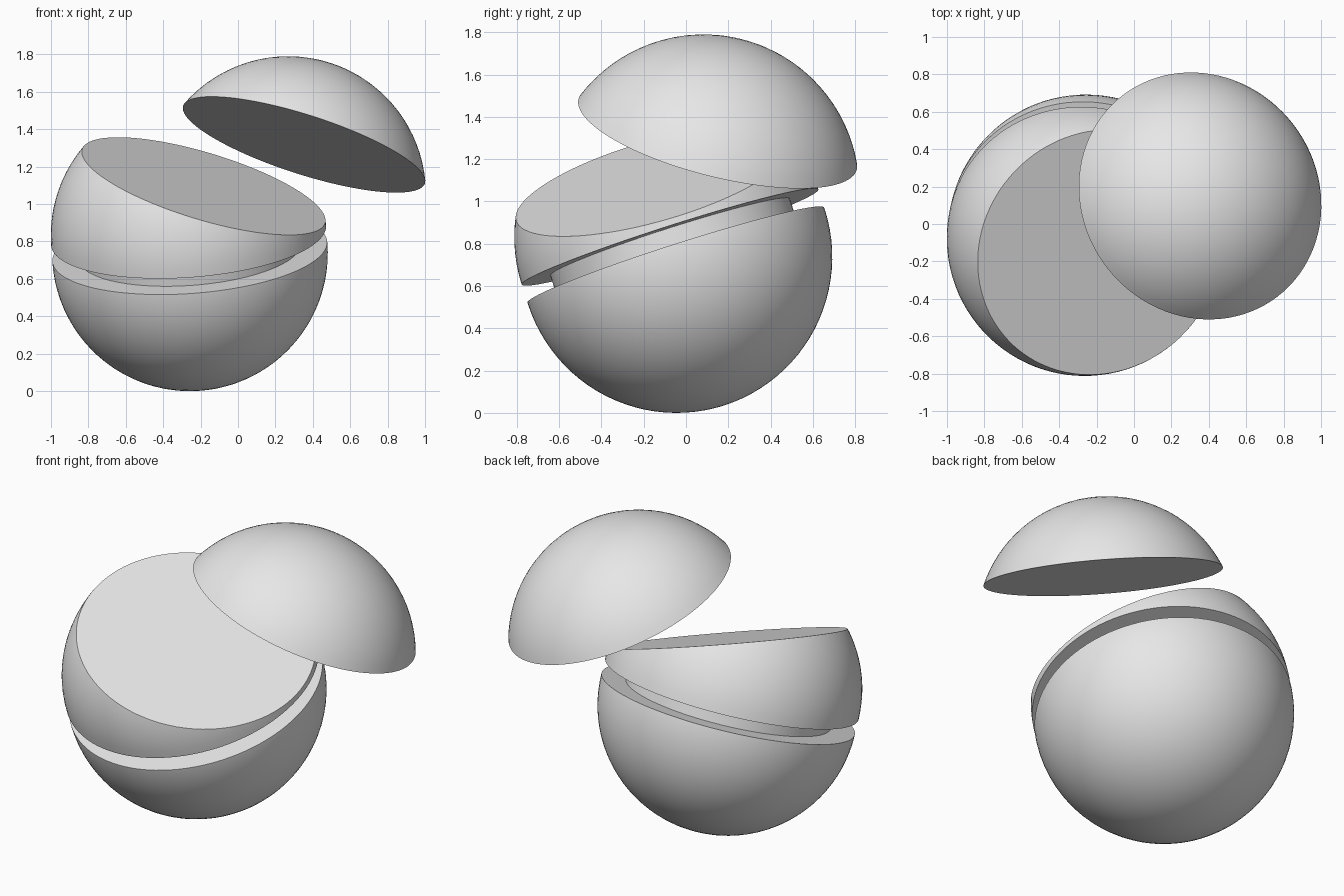
import bpy
import bmesh
import math
from mathutils import Vector, Matrix

if "Cube" in bpy.data.objects:
    bpy.data.objects.remove(bpy.data.objects["Cube"], do_unlink=True)

RADIUS = 0.737
CUT_HEIGHT = 0.286    # height of the slice above the ball's middle
GAP = 0.1             # lift of the upper slice above the lower bowl

groove_axis = Vector((-0.07, -0.305, 0.95)).normalized()
top_axis = Vector((0.28, -0.263, 0.922)).normalized()
lid_axis = Vector((0.297, 0.234, 0.926)).normalized()

bowl_centre = Vector((-0.257, -0.045, RADIUS))
upper_centre = bowl_centre + groove_axis * GAP
lid_centre = Vector((0.353, 0.15, 1.318)) - lid_axis * CUT_HEIGHT

grey = bpy.data.materials.new("plain grey")
grey.use_nodes = True
grey.diffuse_color = (0.8, 0.8, 0.8, 1)
grey.node_tree.nodes["Principled BSDF"].inputs["Base Color"].default_value = (0.8, 0.8, 0.8, 1)


def frame(centre, axis):
    """Placement whose local z points along the axis."""
    turn = Vector((0, 0, 1)).rotation_difference(axis)
    return Matrix.Translation(centre) @ turn.to_matrix().to_4x4()


def finish(name, bm):
    bmesh.ops.recalc_face_normals(bm, faces=bm.faces[:])
    mesh = bpy.data.meshes.new(name)
    bm.to_mesh(mesh)
    bm.free()
    mesh.materials.append(grey)
    obj = bpy.data.objects.new(name, mesh)
    bpy.context.collection.objects.link(obj)
    bpy.ops.object.select_all(action="DESELECT")
    obj.select_set(True)
    bpy.context.view_layer.objects.active = obj
    bpy.ops.object.shade_smooth_by_angle(angle=math.radians(30))


def sliced_ball(name, centre, axis, cuts):
    """Ball cut by planes (height, direction); the side ahead is removed and capped."""
    bm = bmesh.new()
    bmesh.ops.create_uvsphere(bm, u_segments=96, v_segments=48, radius=RADIUS,
                              matrix=frame(centre, axis))
    for height, direction in cuts:
        cut = bmesh.ops.bisect_plane(
            bm, geom=bm.verts[:] + bm.edges[:] + bm.faces[:], dist=1e-5,
            plane_co=centre + direction * height, plane_no=direction,
            clear_outer=True)
        rim = [e for e in cut["geom_cut"] if isinstance(e, bmesh.types.BMEdge)]
        bmesh.ops.holes_fill(bm, edges=rim, sides=0)
    finish(name, bm)


# Lower bowl, tilted upper slice and lifted lid
sliced_ball("lower_bowl", bowl_centre, groove_axis, [(0.01, groove_axis)])
sliced_ball("upper_slice", upper_centre, groove_axis,
            [(0, -groove_axis), (CUT_HEIGHT, top_axis)])
sliced_ball("lifted_lid", lid_centre, lid_axis, [(-CUT_HEIGHT, -lid_axis)])

# Short neck joining the two body halves inside the groove
neck = bmesh.new()
bmesh.ops.create_cone(neck, cap_ends=True, segments=96, radius1=0.595, radius2=0.595,
                      depth=GAP + 0.02,
                      matrix=frame(bowl_centre + groove_axis * GAP / 2, groove_axis))
finish("groove_neck", neck)
